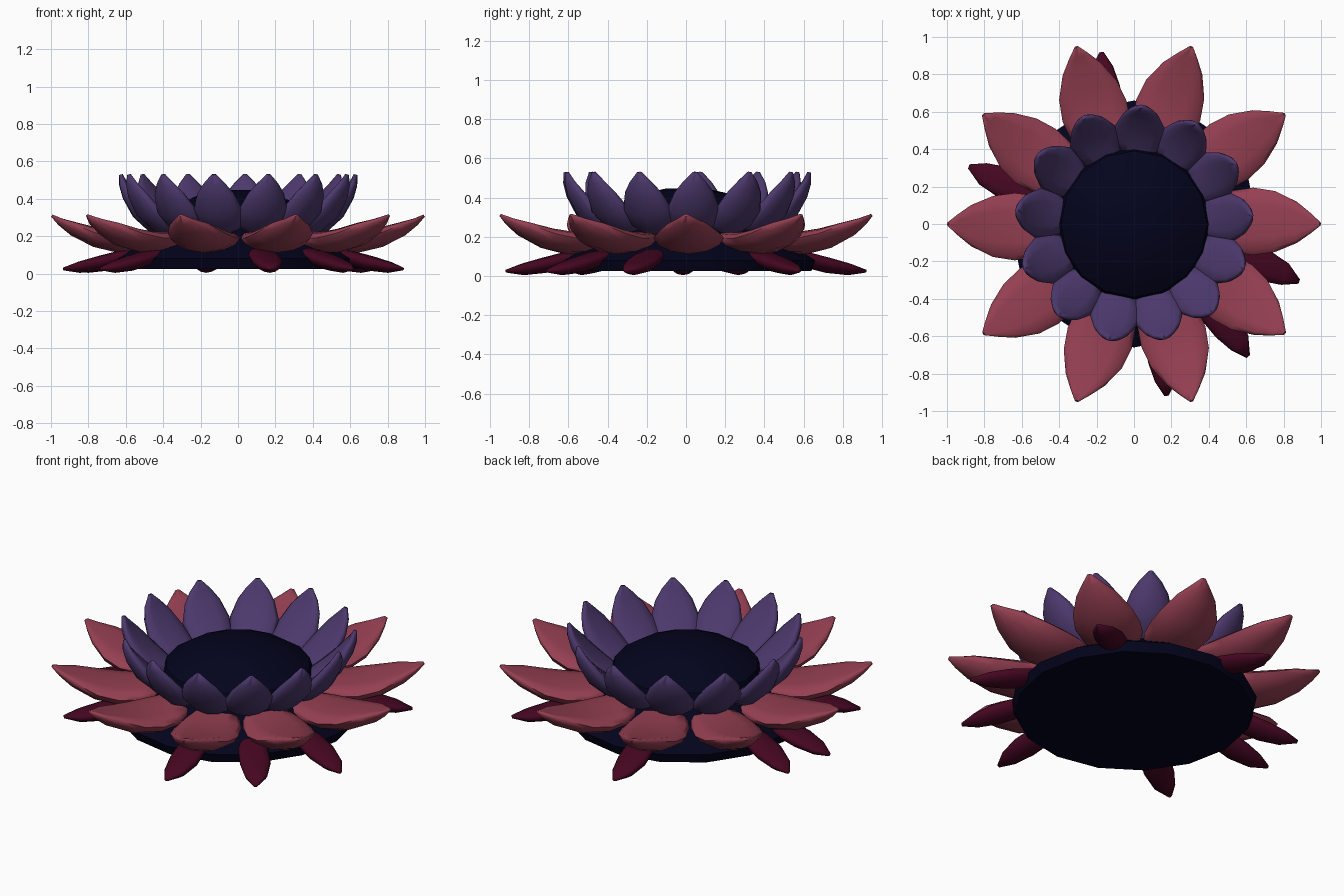
import bpy, bmesh
from math import sin, cos, pi, radians
from mathutils import Vector

old = bpy.data.objects.get("Cube")
if old:
    bpy.data.objects.remove(old, do_unlink=True)


def material(name, rgb):
    m = bpy.data.materials.new(name)
    m.use_nodes = True
    m.diffuse_color = (*rgb, 1)
    m.node_tree.nodes["Principled BSDF"].inputs["Base Color"].default_value = (*rgb, 1)
    return m


NAVY = material("midnight navy", (0.001, 0.001, 0.012))
PURPLE = material("dusky purple", (0.072, 0.04, 0.15))
PINK = material("dusty rose", (0.30, 0.05, 0.084))
MAROON = material("dark maroon", (0.06, 0.002, 0.015))


def loft(name, rings, mat, angle):
    """Skin closed rings of points into a capped solid, smooth below the angle."""
    bm = bmesh.new()
    loops = [[bm.verts.new(p) for p in ring] for ring in rings]
    n = len(loops[0])
    for a, b in zip(loops, loops[1:]):
        for i in range(n):
            j = (i + 1) % n
            bm.faces.new((a[i], a[j], b[j], b[i]))
    bm.faces.new(loops[0])
    bm.faces.new(loops[-1])
    bmesh.ops.recalc_face_normals(bm, faces=bm.faces)
    me = bpy.data.meshes.new(name)
    bm.to_mesh(me)
    bm.free()
    me.materials.append(mat)
    ob = bpy.data.objects.new(name, me)
    bpy.context.collection.objects.link(ob)
    bpy.ops.object.select_all(action="DESELECT")
    ob.select_set(True)
    bpy.context.view_layer.objects.active = ob
    bpy.ops.object.shade_smooth_by_angle(angle=radians(angle))
    return ob


def petal_ring(name, spine, cup, skew, angles, mat, sides=12):
    """Spine rows: radius, height, half width, thickness."""
    rings = []
    for i, (r, z, w, thick) in enumerate(spine):
        before, after = spine[max(i - 1, 0)], spine[min(i + 1, len(spine) - 1)]
        along = Vector((after[0] - before[0], 0, after[1] - before[1])).normalized()
        normal = Vector((-along.z, 0, along.x))
        lift = cup * min(1, w / 0.1)
        ring = []
        for k in range(sides):
            a = 2 * pi * k / sides
            off = thick / 2 * sin(a) + lift * cos(a) ** 2
            ring.append(Vector((r, w * (cos(a) + skew), z)) + normal * off)
        rings.append(ring)
    first = loft(name, rings, mat, 75)
    first.rotation_euler.z = radians(angles[0])
    for k, angle in enumerate(angles[1:], 2):
        ob = first.copy()
        ob.name = f"{name}_{k}"
        ob.rotation_euler.z = radians(angle)
        bpy.context.collection.objects.link(ob)


# Core with a flat base and a low domed top
core = [(0.64, 0.025), (0.66, 0.08), (0.5, 0.18), (0.41, 0.25), (0.39, 0.32),
        (0.3, 0.38), (0.2, 0.425), (0.1, 0.447)]
loft("flower_core", [[(r * cos(k * pi / 8), r * sin(k * pi / 8), z) for k in range(16)]
                     for r, z in core], NAVY, 30)

# Upright inner petals, slightly uneven around the ring
step = 2 * pi / 13
petal_ring("inner_petal",
           [(0.37, 0.225, 0.085, 0.08), (0.455, 0.27, 0.125, 0.10),
            (0.53, 0.335, 0.133, 0.095), (0.59, 0.42, 0.10, 0.07),
            (0.618, 0.478, 0.06, 0.045), (0.63, 0.53, 0.012, 0.02)],
           0.015, 0,
           [k * 360 / 13 + 6 - 3 * cos(k * step - 0.9) for k in range(13)], PURPLE)

# Wide middle petals
petal_ring("middle_petal",
           [(0.40, 0.18, 0.12, 0.09), (0.52, 0.168, 0.165, 0.11),
            (0.64, 0.17, 0.18, 0.115), (0.76, 0.194, 0.163, 0.105),
            (0.88, 0.24, 0.11, 0.075), (0.95, 0.277, 0.055, 0.04),
            (0.995, 0.31, 0.012, 0.014)],
           0.022, 0.08, [k * 36 for k in range(10)], PINK)

# Drooping outer petals, unevenly spaced
petal_ring("outer_petal",
           [(0.50, 0.115, 0.055, 0.06), (0.62, 0.085, 0.08, 0.08),
            (0.74, 0.055, 0.083, 0.08), (0.85, 0.034, 0.06, 0.06),
            (0.935, 0.025, 0.012, 0.015)],
           0.015, 0.25, [38, 100.6, 160.6, 180, 218, 280.6, 310.6, 340.6], MAROON)
